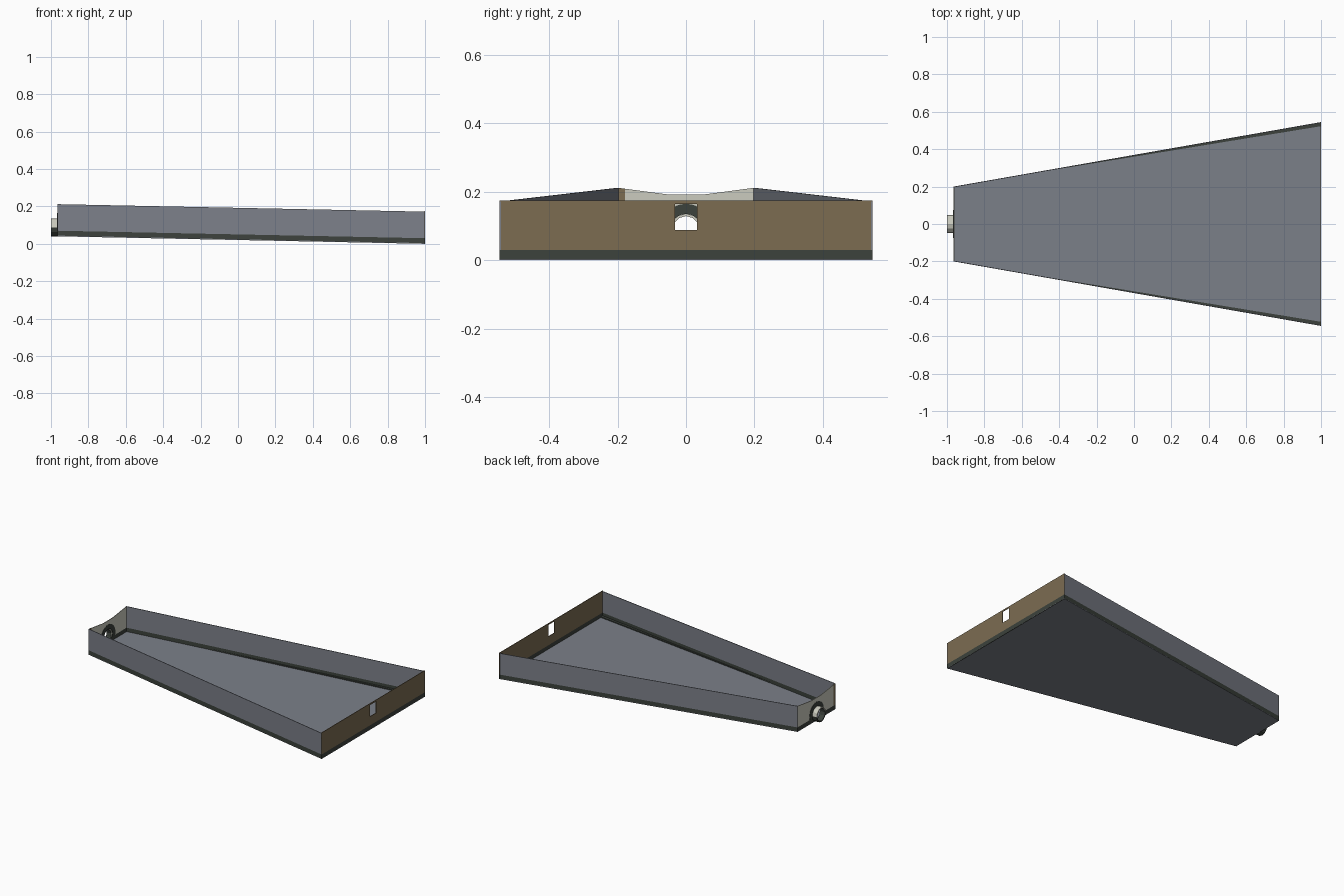
import bpy, bmesh, math
from mathutils import Vector

if "Cube" in bpy.data.objects:
    bpy.data.objects.remove(bpy.data.objects["Cube"])


def material(name, rgb):
    m = bpy.data.materials.new(name)
    m.diffuse_color = (*rgb, 1)
    m.use_nodes = True
    m.node_tree.nodes["Principled BSDF"].inputs["Base Color"].default_value = m.diffuse_color
    return m


BLUE = material("slate blue grey", (0.20, 0.215, 0.25))
BROWN = material("warm brown", (0.20, 0.15, 0.083))
CREAM = material("pale cream", (0.60, 0.60, 0.52))
DARK = material("dark green grey", (0.045, 0.054, 0.045))

XL, XR = -0.965, 1.0        # narrow and wide ends
WL, WR = 0.20, 0.545        # half widths
BAND, WALL, T = 0.03, 0.172, 0.004


def zb(x):                  # sloping underside
    return 0.04 * (XR - x) / (XR - XL)


def plate(name, outlines, push, mat):
    """Flat outlines pushed into thin solids along a vector."""
    bm = bmesh.new()
    for pts in outlines:
        face = bm.faces.new([bm.verts.new(p) for p in pts])
        ext = bmesh.ops.extrude_face_region(bm, geom=[face], use_keep_orig=True)
        moved = [g for g in ext["geom"] if isinstance(g, bmesh.types.BMVert)]
        bmesh.ops.translate(bm, verts=moved, vec=Vector(push))
    bmesh.ops.recalc_face_normals(bm, faces=bm.faces)
    me = bpy.data.meshes.new(name)
    bm.to_mesh(me)
    bm.free()
    me.materials.append(mat)
    ob = bpy.data.objects.new(name, me)
    bpy.context.collection.objects.link(ob)
    return ob


def mirrored(x, pts):       # (y, z) half outline on both sides at x
    return [[(x, s * y, z) for y, z in pts] for s in (1, -1)]


def arc(r, a0, a1, n=8):
    return [(r * math.cos(math.radians(a0 + (a1 - a0) * i / n)),
             CZ + r * math.sin(math.radians(a0 + (a1 - a0) * i / n)))
            for i in range(n + 1)]


# floor
plate("floor", [[(XL, -WL, zb(XL)), (XR, -WR, 0), (XR, WR, 0), (XL, WL, zb(XL))]],
      (0, 0, T), BLUE)

# long side walls, lower bands and the tapering dark ledges inside
for s, side in ((-1, "front"), (1, "back")):
    def strip(lo, hi):
        return [[(XL, s * WL, zb(XL) + lo), (XR, s * WR, lo),
                 (XR, s * WR, hi), (XL, s * WL, zb(XL) + hi)]]
    plate(side + "_wall", strip(BAND, WALL), (0, -s * T, 0), BLUE)
    plate(side + "_band", strip(0, BAND), (0, -s * T, 0), DARK)
    plate(side + "_ledge", [[(-0.75, s * 0.2375, zb(-0.75) + T), (XR, s * WR, T),
                             (XR, s * (WR - 0.022), T)]], (0, 0, 0.006), DARK)

# wide end wall with a square opening
plate("wide_end_wall", mirrored(XR, [
    (0, 0.165), (0.032, 0.165), (0.032, 0.088), (0, 0.088),
    (0, BAND), (WR, BAND), (WR, 0.175), (0, 0.175)]), (-T, 0, 0), BROWN)
plate("wide_end_band", mirrored(XR, [(0, 0), (WR, 0), (WR, BAND), (0, BAND)]),
      (-T, 0, 0), DARK)

# narrow end wall with dipped top and round opening
CZ, R = 0.09, 0.045
cut = math.degrees(math.asin((0.07 - CZ) / R))
plate("narrow_end_wall", mirrored(XL, arc(R, 90, cut) + [
    (WL, 0.07), (WL, 0.212), (0.05, 0.192), (0, 0.192)]), (T, 0, 0), CREAM)
plate("narrow_end_band", mirrored(XL, arc(R, cut, -90, 5) + [
    (0, 0.04), (WL, 0.04), (WL, 0.07)]), (T, 0, 0), DARK)
plate("corner_strip", [[(XL - 0.001, y, z) for y, z in
                        ((-0.2, 0.07), (-0.178, 0.07), (-0.178, 0.209), (-0.2, 0.212))]],
      (T + 0.002, 0, 0), BROWN)

# dark collar around the opening
plate("collar", mirrored(XL - 0.002, arc(0.075, -15, 90) + arc(R, 90, cut)),
      (T + 0.004, 0, 0), DARK)

# short spout, pale above and dark below and inside
N = 12
ring = [(math.cos(2 * math.pi * i / N), math.sin(2 * math.pi * i / N)) for i in range(N)]
quads = []
for i in range(N):
    a, b = ring[i], ring[(i + 1) % N]
    quads.append([(-1, r * c[0], CZ - 0.002 + r * c[1])
                  for r, c in ((0.048, a), (0.048, b), (0.041, b), (0.041, a))])
spout = plate("spout", quads, (0.035, 0, 0), CREAM)
spout.data.materials.append(DARK)
for p in spout.data.polygons:
    c = p.center
    inner = math.hypot(c.y, c.z - CZ + 0.002) < 0.042
    if inner or c.z < CZ - 0.004:
        p.material_index = 1
